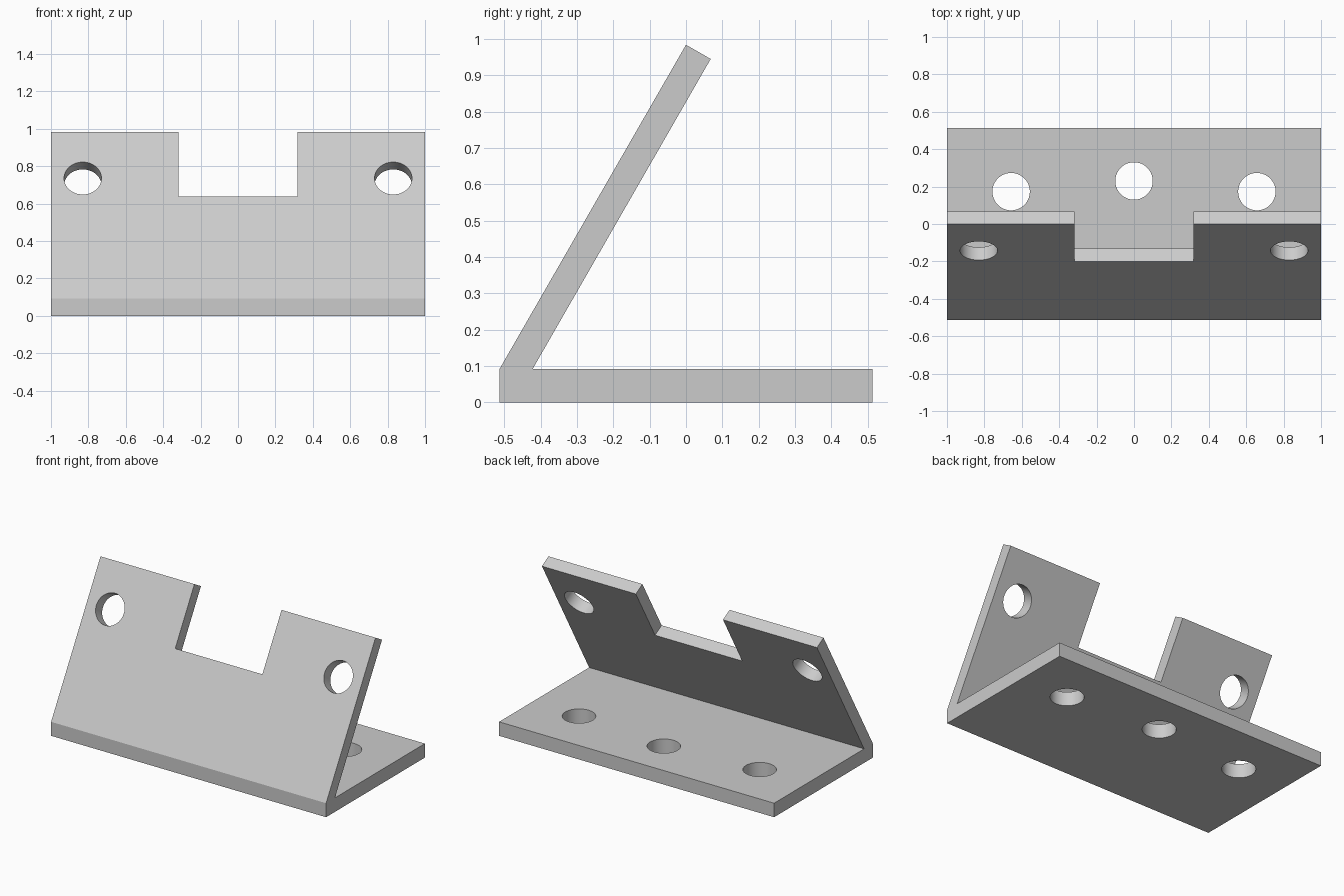
import bpy, bmesh, math
from mathutils import Matrix, Vector

default = bpy.data.objects.get("Cube")
if default:
    bpy.data.objects.remove(default, do_unlink=True)

LEAN = math.radians(60)      # tilt of the leaning plate from the ground
HOLE_R = 0.1

# Plain grey metal
grey = bpy.data.materials.new("grey_metal")
grey.use_nodes = True
colour = (0.6, 0.6, 0.6, 1)
grey.diffuse_color = colour
grey.node_tree.nodes["Principled BSDF"].inputs["Base Color"].default_value = colour


def add_object(name, bm):
    bmesh.ops.recalc_face_normals(bm, faces=bm.faces)
    mesh = bpy.data.meshes.new(name)
    bm.to_mesh(mesh)
    bm.free()
    mesh.materials.append(grey)
    obj = bpy.data.objects.new(name, mesh)
    bpy.context.collection.objects.link(obj)
    return obj


def cut(target, name, bm):
    """Subtract the cutter from the target, then discard the cutter."""
    cutter = add_object(name, bm)
    cutter.hide_render = True
    mod = target.modifiers.new(name, "BOOLEAN")
    mod.operation = "DIFFERENCE"
    mod.solver = "EXACT"
    mod.object = cutter
    bpy.context.view_layer.objects.active = target
    bpy.ops.object.modifier_apply(modifier=mod.name)
    bpy.data.objects.remove(cutter, do_unlink=True)


def drill(target, centre, tilt=0.0):
    bm = bmesh.new()
    place = Matrix.Translation(centre) @ Matrix.Rotation(tilt, 4, "X")
    bmesh.ops.create_cone(bm, cap_ends=True, segments=64, radius1=HOLE_R,
                          radius2=HOLE_R, depth=0.3, matrix=place)
    cut(target, "hole_cutter", bm)


# Bracket body: side profile (y, z) extruded across the width
profile = [(-0.513, 0), (0.513, 0), (0.513, 0.092), (-0.422, 0.092),
           (0.068, 0.945), (0, 0.984), (-0.513, 0.092)]
bm = bmesh.new()
face = bm.faces.new([bm.verts.new((-1, y, z)) for y, z in profile])
swept = bmesh.ops.extrude_face_region(bm, geom=[face])["geom"]
bmesh.ops.translate(bm, vec=(2, 0, 0),
                    verts=[v for v in swept if isinstance(v, bmesh.types.BMVert)])
bracket = add_object("angle_bracket", bm)

# Square notch in the top edge of the leaning plate
up_slope = Vector((0, math.cos(LEAN), math.sin(LEAN)))
bm = bmesh.new()
bmesh.ops.create_cube(bm, size=1, matrix=(
    Matrix.Translation(Vector((0, -0.2, 0.637)) + up_slope * 0.4)
    @ Matrix.Rotation(LEAN, 4, "X") @ Matrix.Diagonal((0.634, 0.8, 0.4, 1))))
cut(bracket, "notch_cutter", bm)

# Mounting holes: one pair in the leaning plate, three in the base
for side in (-1, 1):
    drill(bracket, (side * 0.83, -0.142, 0.735), LEAN)
    drill(bracket, (side * 0.657, 0.173, 0.046))
drill(bracket, (0, 0.23, 0.046))

# Smooth hole walls, sharp plate edges
bpy.ops.object.select_all(action="DESELECT")
bracket.select_set(True)
bpy.context.view_layer.objects.active = bracket
bpy.ops.object.shade_smooth_by_angle(angle=math.radians(25))
